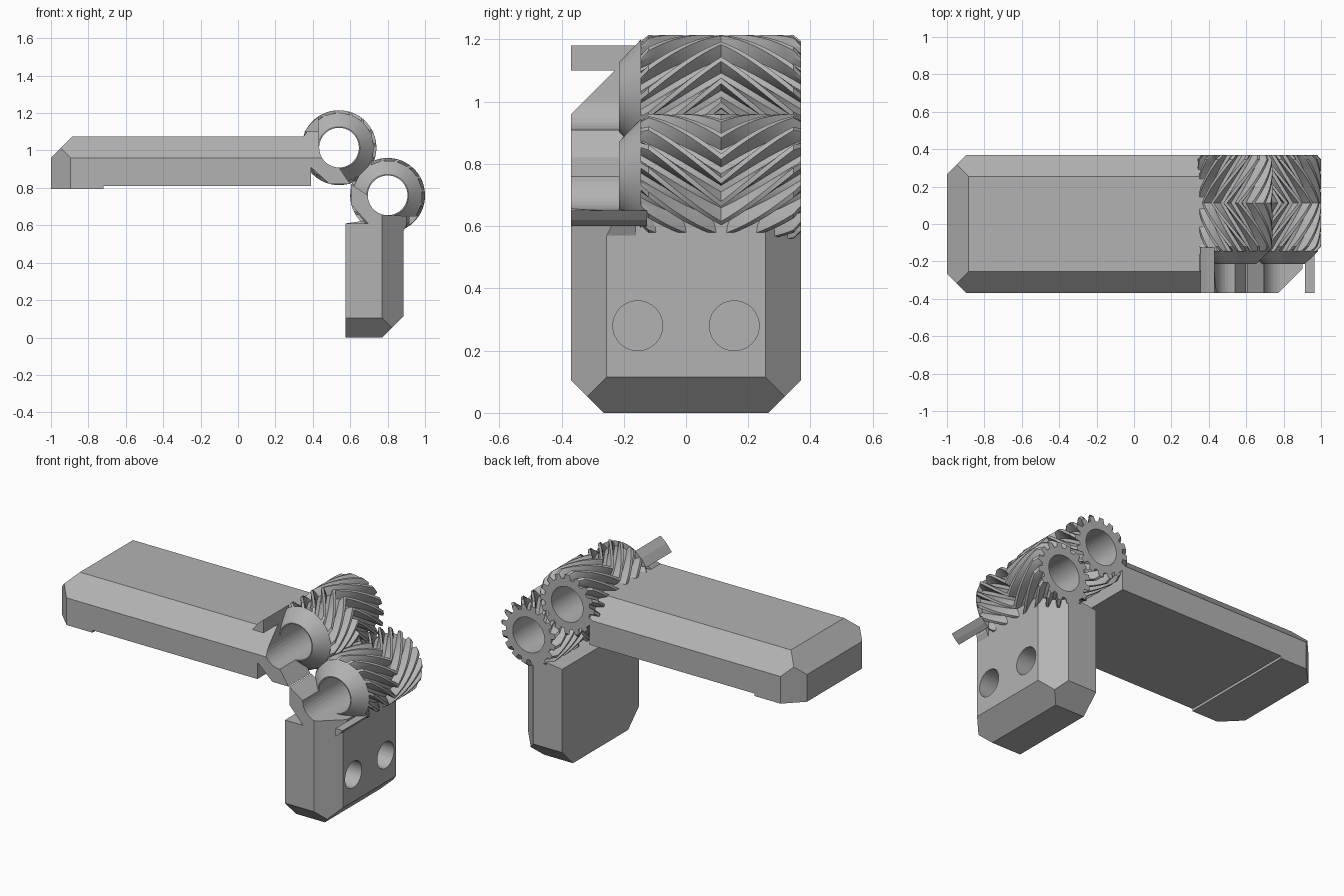
import bpy, bmesh, math
from mathutils import Vector

if "Cube" in bpy.data.objects:
    bpy.data.objects.remove(bpy.data.objects["Cube"], do_unlink=True)

grey = bpy.data.materials.new("plain_grey")
grey.use_nodes = True
grey.diffuse_color = (0.45, 0.45, 0.45, 1)
grey.node_tree.nodes["Principled BSDF"].inputs["Base Color"].default_value = (0.45, 0.45, 0.45, 1)

HALF = 0.37          # half width along y
BORE = 0.106
FRONT, MID = -0.145, 0.113   # front end and centre of the teeth


def finish(bm, name, smooth=False):
    bmesh.ops.recalc_face_normals(bm, faces=bm.faces)
    mesh = bpy.data.meshes.new(name)
    bm.to_mesh(mesh)
    bm.free()
    ob = bpy.data.objects.new(name, mesh)
    bpy.context.collection.objects.link(ob)
    mesh.materials.append(grey)
    if smooth:
        select(ob)
        bpy.ops.object.shade_smooth_by_angle(angle=math.radians(25))
    return ob


def select(ob):
    bpy.ops.object.select_all(action='DESELECT')
    ob.select_set(True)
    bpy.context.view_layer.objects.active = ob


def prism(points, y0, y1):
    """Extrude a (u, v) outline along y; u runs away from the gear, v outward."""
    bm = bmesh.new()
    face = bm.faces.new([bm.verts.new((u, y0, v)) for u, v in points])
    new = bmesh.ops.extrude_face_region(bm, geom=[face])["geom"]
    verts = [g for g in new if isinstance(g, bmesh.types.BMVert)]
    bmesh.ops.translate(bm, verts=verts, vec=(0, y1 - y0, 0))
    bmesh.ops.recalc_face_normals(bm, faces=bm.faces)
    return bm


def chop(bm, point, normal):
    geom = bm.verts[:] + bm.edges[:] + bm.faces[:]
    cut = bmesh.ops.bisect_plane(bm, geom=geom, plane_co=point, plane_no=normal,
                                 clear_outer=True)["geom_cut"]
    edges = [g for g in cut if isinstance(g, bmesh.types.BMEdge)]
    if edges:
        bmesh.ops.holes_fill(bm, edges=edges)


def chamfer_sides(bm, top):
    for side in (-1, 1):
        chop(bm, (0, side * HALF, top - 0.115), (0, side, 1))


def place(bm, frame):
    for v in bm.verts:
        v.co = frame(*v.co)
    return bm


def subtract(ob, cutter):
    mod = ob.modifiers.new("cut", 'BOOLEAN')
    mod.operation = 'DIFFERENCE'
    mod.solver = 'EXACT'
    mod.object = cutter
    select(ob)
    bpy.ops.object.modifier_apply(modifier=mod.name)
    bpy.data.objects.remove(cutter, do_unlink=True)


def disc(u, y, radius, low, high, frame):
    ring = [(u + radius * math.cos(a), y + radius * math.sin(a))
            for a in (math.tau * i / 40 for i in range(40))]
    bm = bmesh.new()
    face = bm.faces.new([bm.verts.new((p, q, low)) for p, q in ring])
    new = bmesh.ops.extrude_face_region(bm, geom=[face])["geom"]
    bmesh.ops.translate(bm, verts=[g for g in new if isinstance(g, bmesh.types.BMVert)],
                        vec=(0, 0, high - low))
    return finish(place(bm, frame), "hole_cutter")


def gear(name, cx, cz, lead, phase, teeth=16):
    """Herringbone ring with a front cone and a through bore."""
    tooth = [(-.5, .152), (-.32, .152), (-.22, .18), (-.12, .2),
             (.12, .2), (.22, .18), (.32, .152)]
    outline = [((i + t + phase) * math.tau / teeth, r)
               for i in range(teeth) for t, r in tooth]
    span = MID - FRONT
    rows = [(-0.215, BORE, 0), (-0.215, 0.112, 0), (FRONT, 0.185, 0), (FRONT, None, 0.18)]
    rows.append((FRONT + 0.025, None, 1))
    rows += [(FRONT + span * k / 10, None, 1) for k in range(2, 19)]
    rows += [(HALF - 0.025, None, 1), (HALF, None, 0.18), (HALF, BORE, 0)]
    bm = bmesh.new()
    rings = []
    for y, fixed, limit in rows:
        twist = lead * max(0, 1 - abs(y - MID) / span)
        ring = []
        for a, r in outline:
            r = fixed or min(r, limit)
            ring.append(bm.verts.new((cx + r * math.cos(a + twist), y,
                                      cz + r * math.sin(a + twist))))
        rings.append(ring)
    # bridge the rings, closing through the bore
    n = len(outline)
    for k, ring in enumerate(rings):
        nxt = rings[(k + 1) % len(rings)]
        for i in range(n):
            j = (i + 1) % n
            bm.faces.new((ring[i], ring[j], nxt[j], nxt[i]))
    return finish(bm, name, smooth=True)


def leaf(name, frame, length, top, bottom, hole_u, hook):
    # chamfered plate
    bm = prism([(0.15, bottom), (length, bottom), (length, top), (0.15, top)], -HALF, HALF)
    chamfer_sides(bm, top)
    chop(bm, (length, 0, top - 0.115), (1, 0, 1))
    for side in (-1, 1):
        chop(bm, (length - 0.105, side * HALF, 0), (1, side, 0))
    plate = finish(place(bm, frame), name + "_plate")
    # countersunk screw holes
    for y in (-0.155, 0.155):
        subtract(plate, disc(hole_u, y, 0.046, -0.4, 0.3, frame))
        subtract(plate, disc(hole_u, y, 0.08, top - 0.14, 0.3, frame))
    # web joining plate and gear
    bm = prism([(0.16, top), (0.112, top), (0.112, -0.04), (0.09, -0.145),
                (0.15, -0.085), (0.16, -0.085)], -0.2, HALF)
    chamfer_sides(bm, top)
    finish(place(bm, frame), name + "_web")
    # front arm cupping the bore
    arc = [(BORE * math.cos(a), -BORE * math.sin(a))
           for a in (math.radians(d) for d in range(90, -1, -10))]
    bm = prism([(0.16, -0.095), (0.05, -0.195), (-0.06, -0.195)] + arc
               + [(0.11, 0.1), (0.16, 0.1), (0.19, top), (0.19, -0.095)], -HALF, -0.16)
    chamfer_sides(bm, top)
    finish(place(bm, frame), name + "_arm")
    # stop tab in front of the teeth
    finish(place(prism(hook, -HALF, FRONT + 0.02), frame), name + "_stop_tab")
    return plate


AX, AZ, BX, BZ = 0.54, 1.015, 0.8, 0.76


def long_frame(u, y, v):
    return Vector((AX - u, y, AZ + v))


def short_frame(u, y, v):
    return Vector((BX + v, y, BZ - u))


long_plate = leaf("long_leaf", long_frame, 1.54, 0.06, -0.22, 1.315,
                  [(0.185, 0.085), (0.11, 0.085), (0.11, 0.165), (0.15, 0.13)])
leaf("short_leaf", short_frame, 0.76, 0.085, -0.225, 0.48,
     [(0.16, 0.115), (0.11, 0.115), (0.11, 0.165), (0.14, 0.14)])

# shallow recess under the long plate, leaving a mounting pad at its end
recess = prism([(0.1, -0.3), (1.26, -0.3), (1.26, -0.205), (0.1, -0.205)], -0.5, 0.5)
subtract(long_plate, finish(place(recess, long_frame), "recess_cutter"))

# thin lip along the inner top edge of the short plate
lip = prism([(0.15, -0.225), (0.185, -0.225), (0.185, -0.12), (0.135, -0.12)], FRONT, HALF)
finish(place(lip, short_frame), "short_leaf_lip")

gear("long_leaf_gear", AX, AZ, 1.05, 0)
gear("short_leaf_gear", BX, BZ, -1.05, 0.5)
